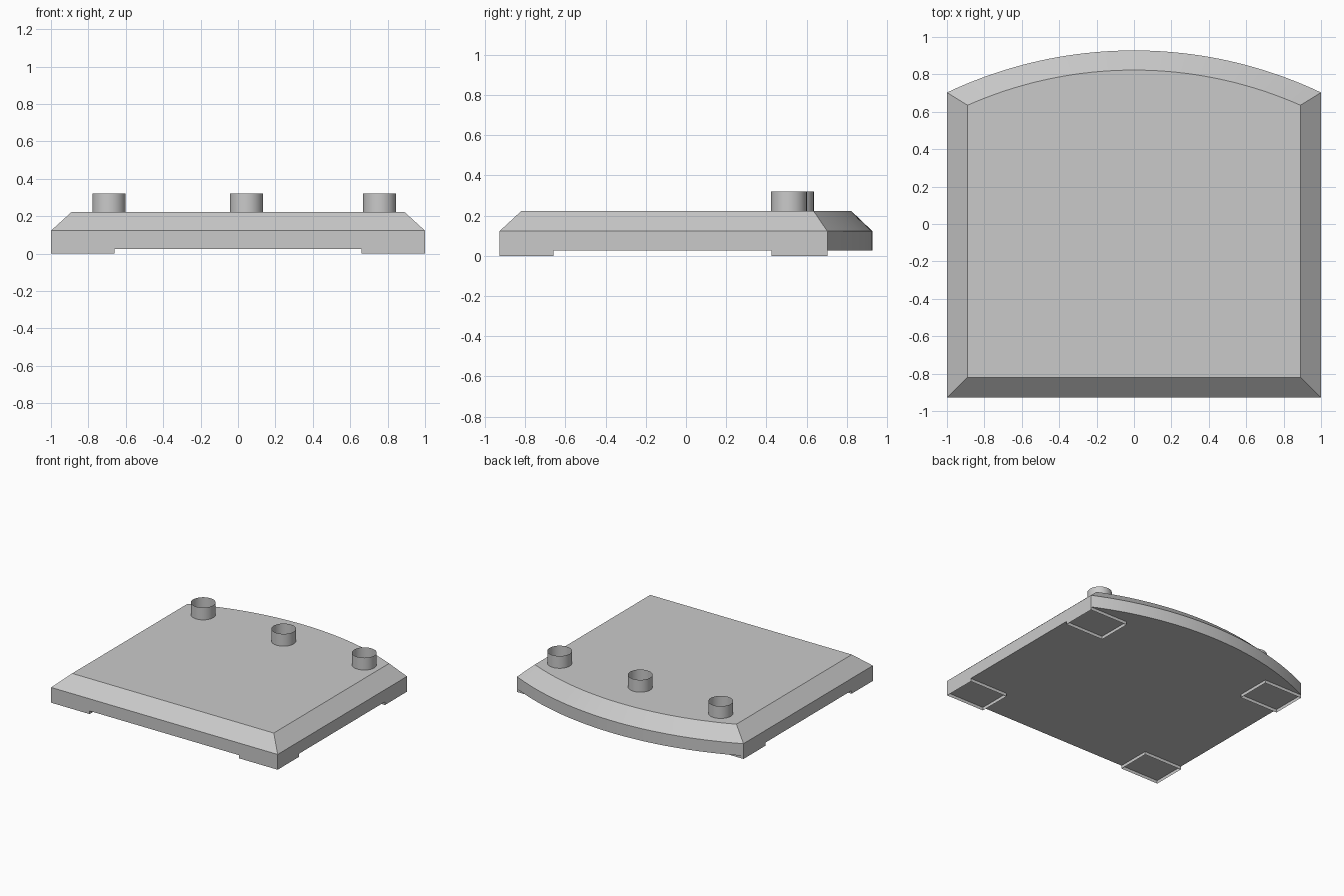
import bpy, bmesh, math

cube = bpy.data.objects.get("Cube")
if cube:
    bpy.data.objects.remove(cube, do_unlink=True)

grey = bpy.data.materials.new("light_grey")
grey.use_nodes = True
grey.diffuse_color = (0.59, 0.59, 0.59, 1)
grey.node_tree.nodes["Principled BSDF"].inputs["Base Color"].default_value = (0.59, 0.59, 0.59, 1)


def outline(half, front, corner, crown, steps=40):
    """Rectangle whose back edge is an arc rising from corner to crown."""
    sag = crown - corner
    radius = (half ** 2 + sag ** 2) / (2 * sag)
    sweep = math.asin(half / radius)
    pts = [(-half, front), (half, front)]
    for i in range(steps + 1):
        a = sweep * (1 - 2 * i / steps)
        pts.append((radius * math.sin(a), crown - radius + radius * math.cos(a)))
    return pts


def loft(name, rings, cap=False):
    """Join stacked (points, height) rings into walls, optionally closed at both ends."""
    bm = bmesh.new()
    loops = [[bm.verts.new((x, y, z)) for x, y in pts] for pts, z in rings]
    for low, high in zip(loops, loops[1:]):
        for i in range(len(low)):
            j = (i + 1) % len(low)
            bm.faces.new((low[i], low[j], high[j], high[i]))
    if cap:
        bm.faces.new(list(reversed(loops[0])))
        bm.faces.new(loops[-1])
    mesh = bpy.data.meshes.new(name)
    bm.to_mesh(mesh)
    bm.free()
    obj = bpy.data.objects.new(name, mesh)
    bpy.context.collection.objects.link(obj)
    mesh.materials.append(grey)
    bpy.ops.object.select_all(action='DESELECT')
    obj.select_set(True)
    bpy.context.view_layer.objects.active = obj
    bpy.ops.object.shade_smooth_by_angle(angle=math.radians(30))
    return obj


# Slab with sloped shoulders and a bowed back edge
base = outline(1.0, -0.928, 0.703, 0.928)
top = outline(0.89, -0.82, 0.635, 0.823)
loft("base_slab", [(base, 0.025), (base, 0.122), (top, 0.222)], cap=True)

# Thin-walled open feet under the four corners
for side, sx in (("left", 1), ("right", -1)):
    x0, x1 = sorted((sx * 0.66, sx * 1.0))
    for end, y0, y1 in (("front", -0.928, -0.66), ("back", 0.425, 0.703)):
        square = [(x0, y0), (x1, y0), (x1, y1), (x0, y1)]
        loft(f"foot_{end}_{side}", [(square, 0.0), (square, 0.025)])

# Open ring sockets on the top, near the back
for name, cx, cy in (("right", -0.69, 0.547), ("middle", 0.045, 0.512), ("left", 0.757, 0.512)):
    circle = [(cx + 0.089 * math.cos(2 * math.pi * i / 32),
               cy + 0.089 * math.sin(2 * math.pi * i / 32)) for i in range(32)]
    loft(f"ring_socket_{name}", [(circle, 0.222), (circle, 0.32)])
